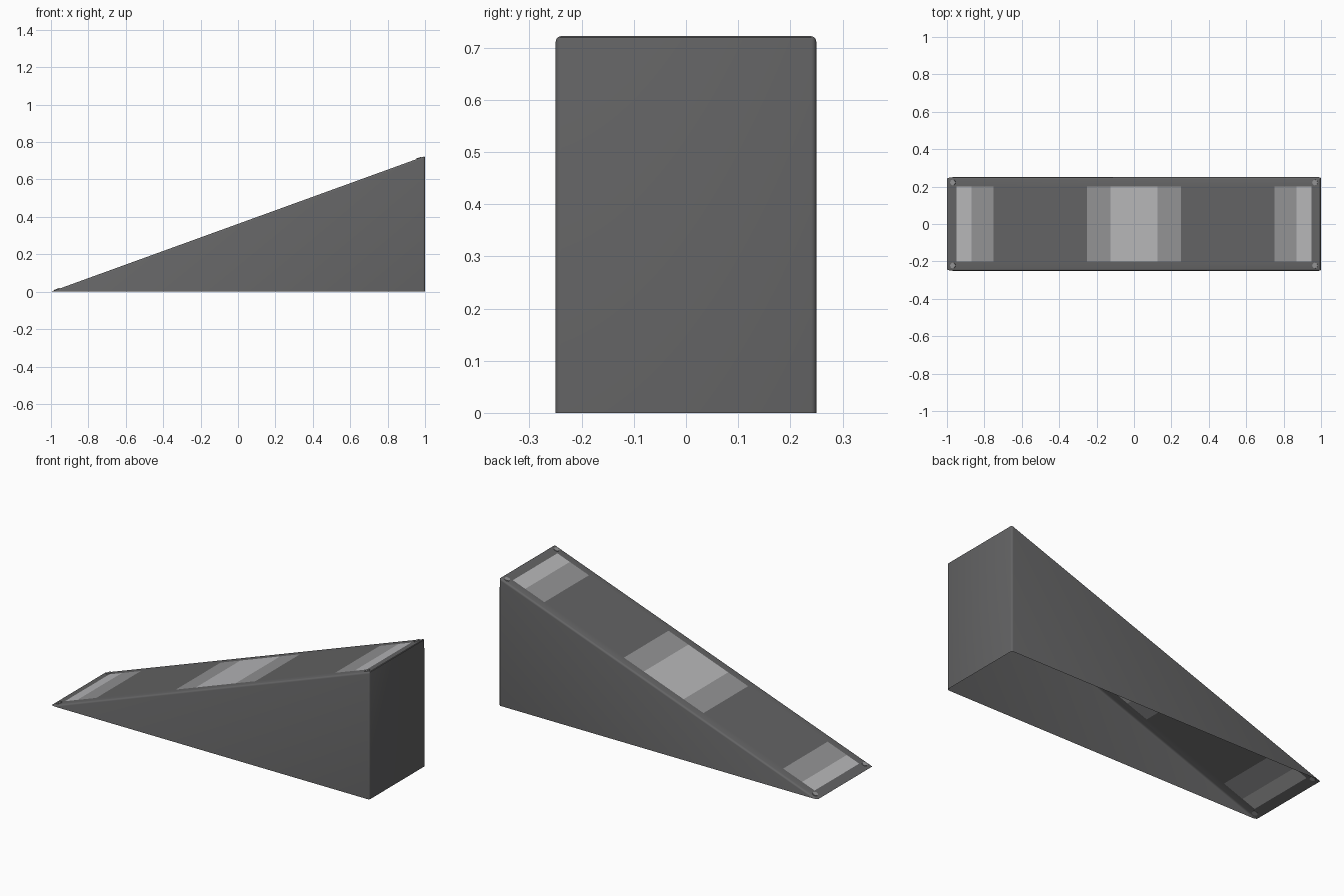
import bpy, bmesh, math
from mathutils import Vector, Matrix

if "Cube" in bpy.data.objects:
    bpy.data.objects.remove(bpy.data.objects["Cube"])

H, W = 0.725, 0.25            # ramp height, half width
SLOPE = math.atan2(H, 2.0)
UP = Vector((-math.sin(SLOPE), 0, math.cos(SLOPE)))


def material(name, v):
    m = bpy.data.materials.new(name)
    m.diffuse_color = (v, v, v * 1.02, 1)
    m.use_nodes = True
    m.node_tree.nodes["Principled BSDF"].inputs["Base Color"].default_value = m.diffuse_color
    return m


dark = material("dark_grey", 0.125)
mid = material("mid_grey", 0.29)
light = material("light_grey", 0.47)


def make_object(name, bm, mats):
    me = bpy.data.meshes.new(name)
    bm.to_mesh(me)
    bm.free()
    for m in mats:
        me.materials.append(m)
    ob = bpy.data.objects.new(name, me)
    bpy.context.collection.objects.link(ob)
    return ob


# Wedge body: extruded triangle with rounded upper and rear edges
bm = bmesh.new()
tri = bm.faces.new([bm.verts.new(p) for p in ((-1, -W, 0), (1, -W, 0), (1, -W, H))])
ext = bmesh.ops.extrude_face_region(bm, geom=[tri])
bmesh.ops.translate(bm, vec=(0, 2 * W, 0),
                    verts=[g for g in ext["geom"] if isinstance(g, bmesh.types.BMVert)])
bmesh.ops.recalc_face_normals(bm, faces=bm.faces)


def rounded(e):
    a, b = (v.co for v in e.verts)
    along_y = abs(a.y - b.y) > 0.1
    return max(a.z, b.z) > 0.1 and not (along_y and a.x < 0)


bmesh.ops.bevel(bm, geom=[e for e in bm.edges if rounded(e)], offset=0.01,
                segments=3, profile=0.5, affect='EDGES')

# Open underside
bm.normal_update()
bmesh.ops.delete(bm, geom=[f for f in bm.faces if f.normal.z < -0.9], context='FACES_ONLY')


# Cut the sloping deck into a border and crosswise bands
def cut_deck(co, no, inner):
    faces = [f for f in bm.faces if f.normal.dot(UP) > 0.9999
             and (not inner or abs(f.calc_center_median().y) < 0.15)]
    geom = set(faces)
    for f in faces:
        geom.update(f.edges)
        geom.update(f.verts)
    bmesh.ops.bisect_plane(bm, geom=list(geom), plane_co=co, plane_no=no)
    bm.normal_update()


for y in (-0.2, 0.2):
    cut_deck((0, y, 0), (0, 1, 0), False)
for x in (0.125, 0.25, 0.75, 0.87, 0.948):
    for s in (-1, 1):
        cut_deck((s * x, 0, 0), (1, 0, 0), True)

# Colour the bands by distance from the middle
for f in bm.faces:
    c = f.calc_center_median()
    x = abs(c.x)
    if f.normal.dot(UP) > 0.9999 and abs(c.y) < 0.15:
        if x < 0.125 or 0.87 < x < 0.948:
            f.material_index = 2
        elif x < 0.25 or 0.75 < x < 0.87:
            f.material_index = 1
body = make_object("ramp_shell", bm, [dark, mid, light])
bpy.context.view_layer.objects.active = body
body.select_set(True)
bpy.ops.object.shade_smooth_by_angle(angle=math.radians(35))

# Corner bolts lying on the deck
for sx in (-1, 1):
    for sy in (-1, 1):
        x = sx * 0.968
        bm = bmesh.new()
        bmesh.ops.create_cone(bm, cap_ends=True, segments=12, radius1=0.015,
                              radius2=0.015, depth=0.005)
        pos = Vector((x, sy * 0.222, (x + 1) * H / 2)) + UP * 0.001
        bm.transform(Matrix.Translation(pos) @ Matrix.Rotation(-SLOPE, 4, 'Y'))
        make_object("corner_bolt", bm, [mid])
